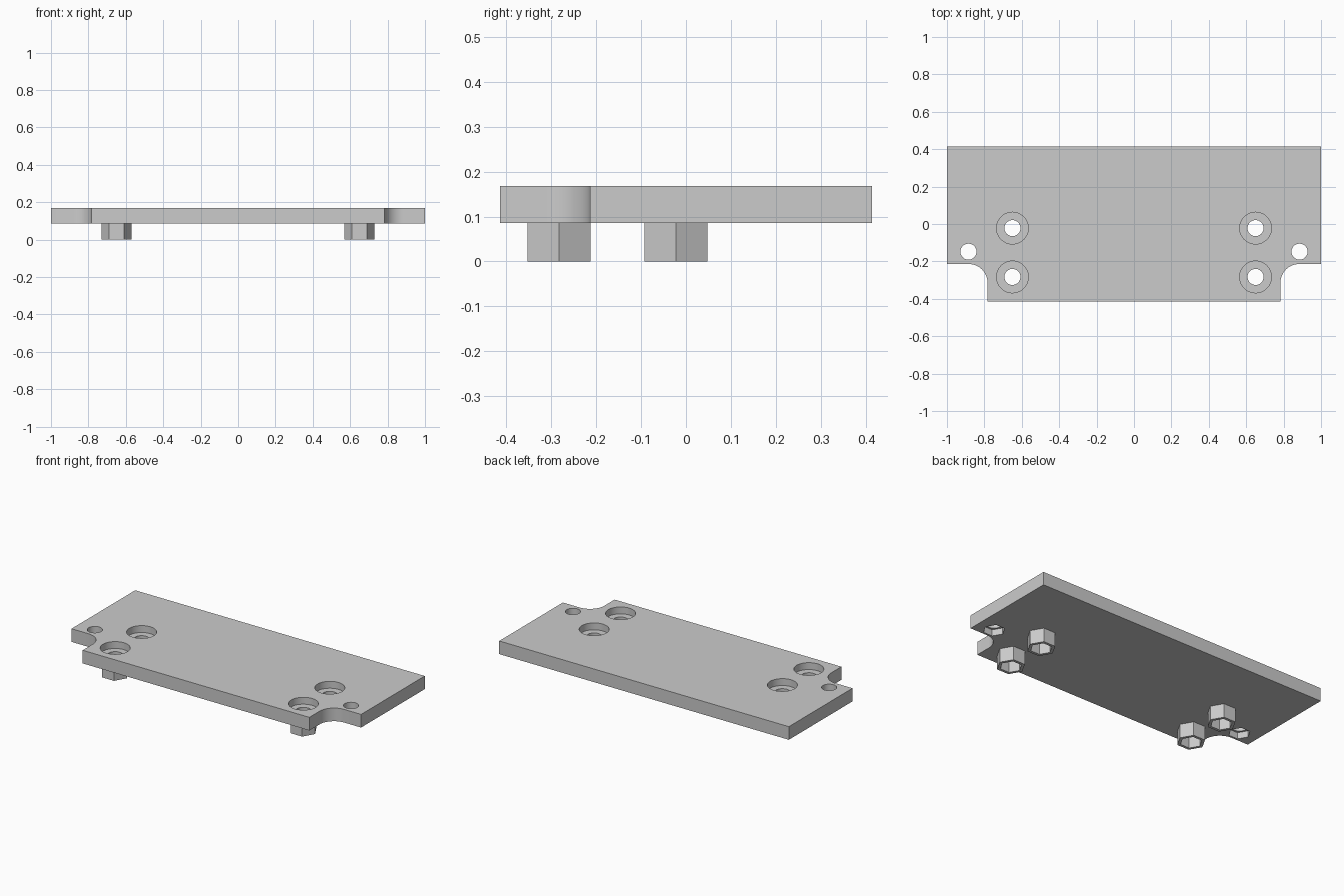
import bpy, bmesh, math

cube = bpy.data.objects.get("Cube")
if cube:
    bpy.data.objects.remove(cube, do_unlink=True)

BOTTOM, TOP = 0.086, 0.168     # plate underside and upper face
LEDGE = 0.125                  # floor of the screw head pockets
BOSSES = [(s * 0.65, y) for s in (-1, 1) for y in (-0.022, -0.283)]
SIDE_HOLES = [(s * 0.885, -0.148) for s in (-1, 1)]

grey = bpy.data.materials.new("light grey")
grey.use_nodes = True
grey.diffuse_color = (0.6, 0.6, 0.6, 1)
grey.node_tree.nodes["Principled BSDF"].inputs["Base Color"].default_value = (0.6, 0.6, 0.6, 1)


def prism(name, outline, z0, z1):
    """Extrude a closed outline from z0 up to z1."""
    bm = bmesh.new()
    face = bm.faces.new([bm.verts.new((x, y, z0)) for x, y in outline])
    up = bmesh.ops.extrude_face_region(bm, geom=[face])["geom"]
    bmesh.ops.translate(bm, vec=(0, 0, z1 - z0),
                        verts=[v for v in up if isinstance(v, bmesh.types.BMVert)])
    bmesh.ops.recalc_face_normals(bm, faces=bm.faces)
    mesh = bpy.data.meshes.new(name)
    bm.to_mesh(mesh)
    bm.free()
    mesh.materials.append(grey)
    obj = bpy.data.objects.new(name, mesh)
    bpy.context.collection.objects.link(obj)
    return obj


def ring(center, radius, sides):
    return [(center[0] + radius * math.cos(math.tau * i / sides),
             center[1] + radius * math.sin(math.tau * i / sides)) for i in range(sides)]


def combine(target, tool, operation):
    """Apply a boolean and discard the tool object."""
    mod = target.modifiers.new(operation.lower(), 'BOOLEAN')
    mod.operation, mod.object, mod.solver = operation, tool, 'EXACT'
    bpy.context.view_layer.objects.active = target
    bpy.ops.object.modifier_apply(modifier=mod.name)
    bpy.data.objects.remove(tool, do_unlink=True)


# Plate outline: two front corners notched with a rounded inner corner
notch_x, notch_y, fillet = 0.783, -0.214, 0.1
right = [(1, 0.414), (1, notch_y)]
for i in range(17):
    a = math.pi / 2 * (1 + i / 16)
    right.append((notch_x + fillet + fillet * math.cos(a),
                  notch_y - fillet + fillet * math.sin(a)))
right.append((notch_x, -0.414))
plate = prism("mounting_plate", right + [(-x, y) for x, y in reversed(right)], BOTTOM, TOP)

# Hexagonal bosses under the plate
for c in BOSSES:
    combine(plate, prism("hex_boss", ring(c, 0.081, 6), 0, 0.1), 'UNION')

# Screw head pockets, through holes and nut recesses
for c in BOSSES:
    combine(plate, prism("head_pocket", ring(c, 0.085, 48), LEDGE, 0.3), 'DIFFERENCE')
    combine(plate, prism("nut_recess", ring(c, 0.062, 6), -0.1, 0.07), 'DIFFERENCE')
for c in SIDE_HOLES:
    combine(plate, prism("nut_recess", ring(c, 0.062, 6), -0.1, LEDGE), 'DIFFERENCE')
for c in BOSSES + SIDE_HOLES:
    combine(plate, prism("screw_hole", ring(c, 0.043, 32), -0.1, 0.3), 'DIFFERENCE')

# Smooth the round walls, keep the edges crisp
bpy.ops.object.select_all(action='DESELECT')
plate.select_set(True)
bpy.context.view_layer.objects.active = plate
bpy.ops.object.shade_smooth_by_angle(angle=math.radians(30))
